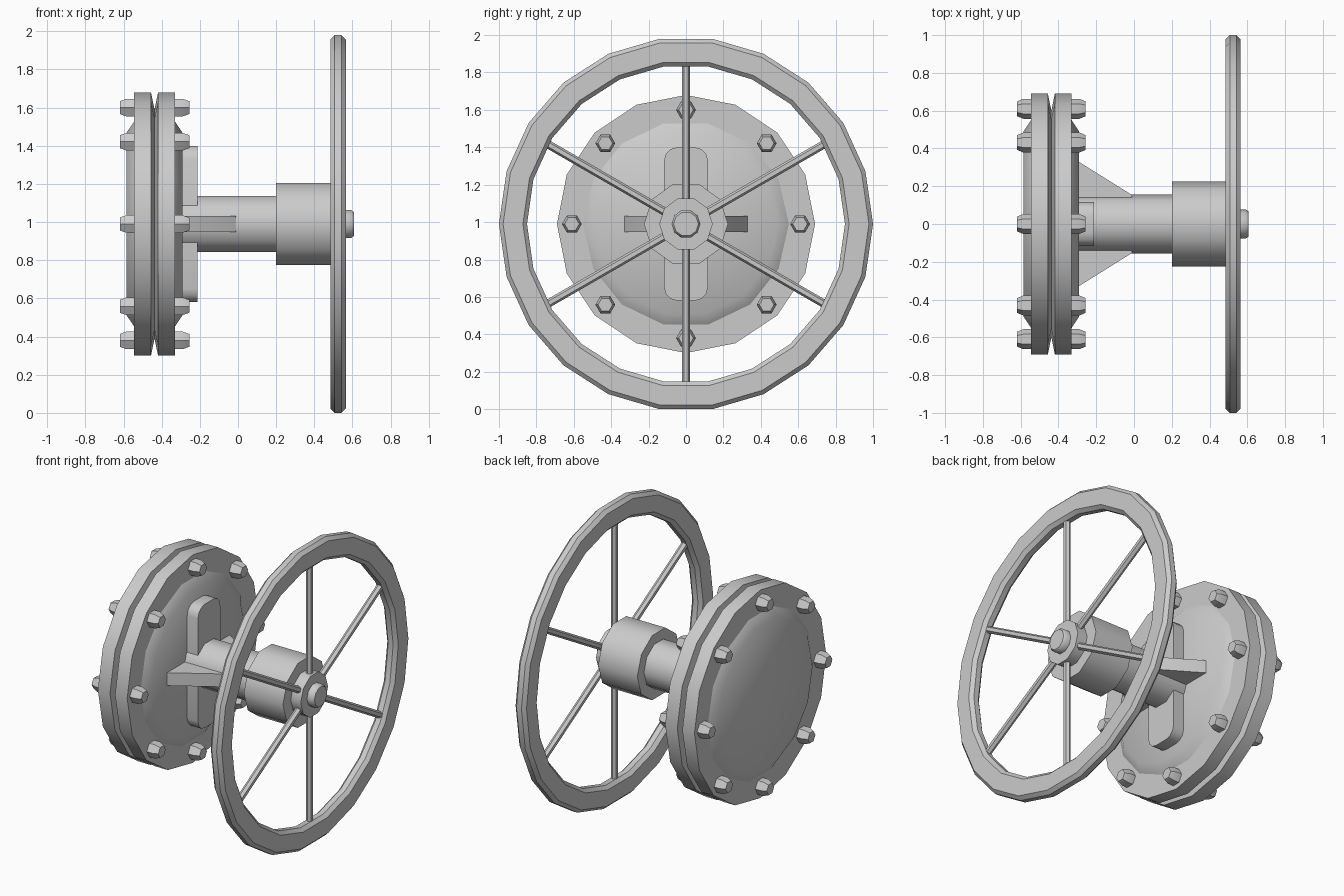
import bpy, bmesh
from math import sin, cos, pi, radians

if "Cube" in bpy.data.objects:
    bpy.data.objects.remove(bpy.data.objects["Cube"])

CZ = 0.99      # height of the common axis
MID = -0.4375  # middle plane of the flange pair


def finish(name, bm):
    bmesh.ops.recalc_face_normals(bm, faces=bm.faces)
    me = bpy.data.meshes.new(name)
    bm.to_mesh(me)
    bm.free()
    ob = bpy.data.objects.new(name, me)
    bpy.context.collection.objects.link(ob)
    bpy.ops.object.select_all(action='DESELECT')
    ob.select_set(True)
    bpy.context.view_layer.objects.active = ob
    bpy.ops.object.shade_smooth_by_angle(angle=radians(40))
    return ob


def lathe(name, profile, n, y=0.0, z=CZ, ring=False):
    """Turn (x, radius) points about an x-parallel axis; a ring has a closed profile."""
    bm = bmesh.new()
    loops = [[bm.verts.new((x, y + r * cos(2 * pi * i / n), z + r * sin(2 * pi * i / n)))
              for i in range(n)] for x, r in profile]
    pairs = list(zip(loops, loops[1:]))
    if ring:
        pairs.append((loops[-1], loops[0]))
    else:
        bm.faces.new(loops[0])
        bm.faces.new(loops[-1])
    for a, b in pairs:
        for i in range(n):
            j = (i + 1) % n
            bm.faces.new((a[i], a[j], b[j], b[i]))
    return finish(name, bm)


def prism(name, pts, offset):
    """Extrude a planar outline by an offset vector."""
    bm = bmesh.new()
    f = bm.faces.new([bm.verts.new(p) for p in pts])
    ext = bmesh.ops.extrude_face_region(bm, geom=[f])
    bmesh.ops.translate(bm, vec=offset, verts=[v for v in ext['geom'] if isinstance(v, bmesh.types.BMVert)])
    if not f.is_valid or len(bm.faces) < len(pts) + 2:
        bm.faces.new([v for v in bm.verts][:len(pts)])
    return finish(name, bm)


# Bolted flange pair with a V groove between the two discs
lathe("flange_pair", [(-0.545, 0.69), (-0.456, 0.69), (MID, 0.60), (-0.419, 0.69), (-0.33, 0.69)], 16)

# Raised bevelled covers on both faces
for name, s in (("front_cover", 1), ("back_cover", -1)):
    lathe(name, [(MID + s * 0.09, 0.55), (MID + s * 0.1075, 0.55), (MID + s * 0.147, 0.49)], 14)

# Eight hex bolts, heads on both sides
for i in range(8):
    a = i * pi / 4
    for side, s in (("front", 1), ("back", -1)):
        lathe(f"{side}_bolt_{i + 1}",
              [(MID + s * 0.09, 0.053), (MID + s * 0.148, 0.053), (MID + s * 0.182, 0.039)],
              6, 0.61 * cos(a), CZ + 0.61 * sin(a))

# Upright mounting plate with rounded corners
hw, hh, cr = 0.117, 0.41, 0.07
outline = []
for k, (sy, sz) in enumerate(((1, 1), (-1, 1), (-1, -1), (1, -1))):
    for t in range(4):
        a = k * pi / 2 + t * pi / 6
        outline.append((-0.30, sy * (hw - cr) + cr * cos(a), CZ + sz * (hh - cr) + cr * sin(a)))
prism("mounting_plate", outline, (0.088, 0, 0))

# Shaft housing and bearing hub
lathe("shaft_housing", [(-0.30, 0.155), (0.21, 0.155)], 10)
lathe("bearing_hub", [(0.20, 0.225), (0.487, 0.225)], 10)

# Triangular side ribs
for side, s in (("left", -1), ("right", 1)):
    z = CZ - 0.043
    prism(f"{side}_rib", [(-0.30, s * 0.10, z), (-0.30, s * 0.332, z), (-0.293, s * 0.33, z),
                          (-0.01, s * 0.153, z), (-0.01, s * 0.10, z)], (0, 0, 0.086))

# Handwheel rim with chamfered section
x0, x1, ri, ro, c = 0.485, 0.565, 0.85, 1.0, 0.022
lathe("handwheel_rim", [(x0 + c, ri), (x0, ri + c), (x0, ro - c), (x0 + c, ro),
                        (x1 - c, ro), (x1, ro - c), (x1, ri + c), (x1 - c, ri)], 22, ring=True)

# Wheel hub and end cap
lathe("wheel_hub", [(0.48, 0.143), (0.56, 0.143)], 10)
lathe("end_cap", [(0.55, 0.077), (0.592, 0.077), (0.607, 0.066)], 10)

# Six spokes
for i in range(6):
    a = pi / 6 + i * pi / 3
    spoke = bpy.ops.mesh.primitive_cylinder_add(
        vertices=6, radius=0.022, depth=0.79,
        location=(0.525, 0.485 * cos(a), CZ + 0.485 * sin(a)), rotation=(a - pi / 2, 0, 0))
    bpy.context.object.name = f"spoke_{i + 1}"
    bpy.ops.object.shade_smooth_by_angle(angle=radians(40))
